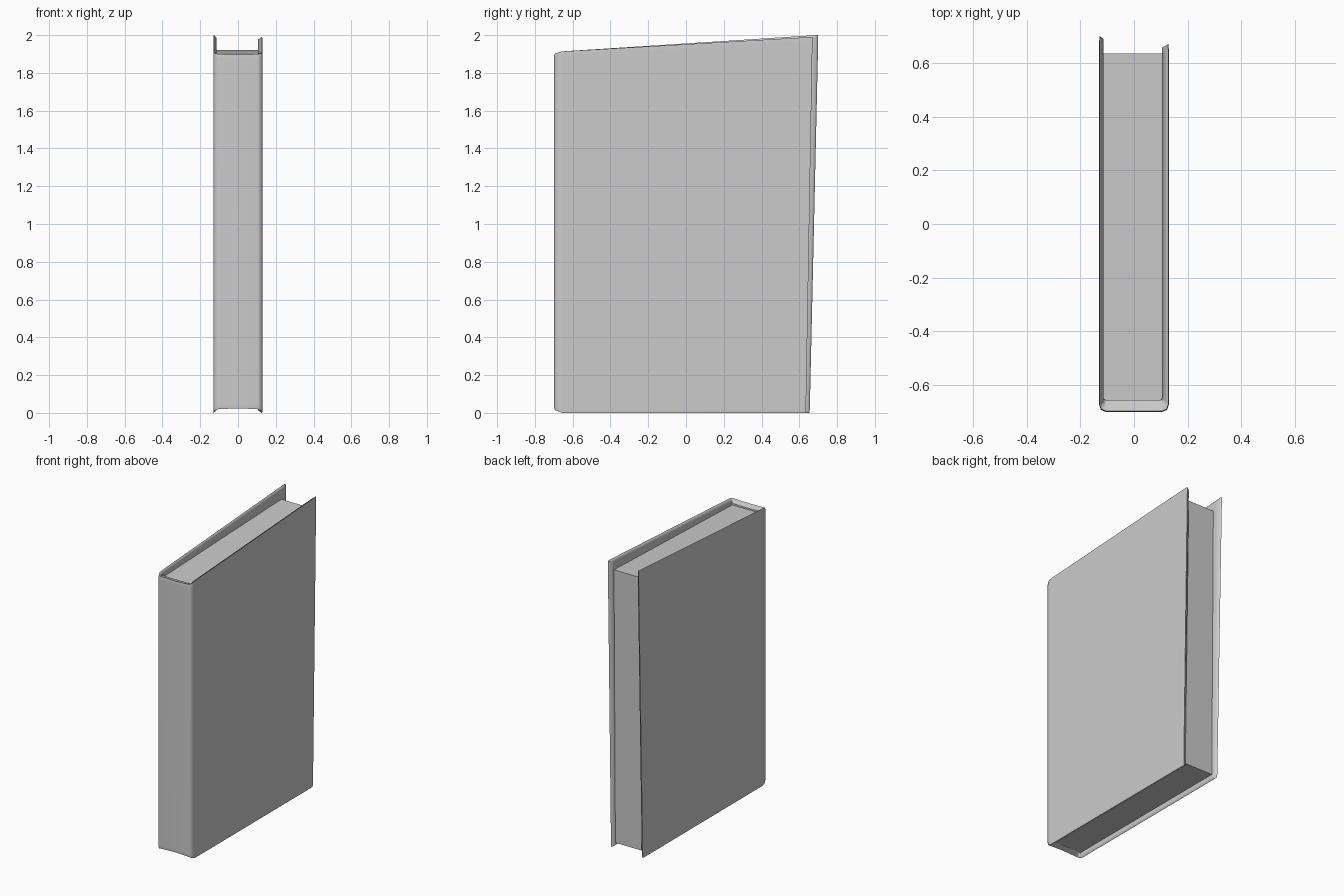
import bpy
import bmesh

if "Cube" in bpy.data.objects:
    bpy.data.objects.remove(bpy.data.objects["Cube"])


def new_object(name, verts, faces):
    mesh = bpy.data.meshes.new(name)
    mesh.from_pydata(verts, [], faces)
    bm = bmesh.new()
    bm.from_mesh(mesh)
    bmesh.ops.recalc_face_normals(bm, faces=bm.faces)
    bm.to_mesh(mesh)
    bm.free()
    obj = bpy.data.objects.new(name, mesh)
    bpy.context.collection.objects.link(obj)
    return obj


# Hard cover: U-shaped plan, each station is (outer x, outer y, inner x, inner y, rim inset)
L, R = -0.113, 0.105
stations = [
    (-0.128, 0.655, L, 0.643, 0.0),
    (-0.13, 0.630, L, 0.615, 0.0),
    (-0.13, -0.655, L, -0.640, 0.0),
    (-0.13, -0.672, L, -0.650, 0.005),
    (-0.123, -0.692, L + 0.002, -0.654, 0.013),
    (-0.103, -0.70, L + 0.012, -0.655, 0.02),
    (0.0, -0.70, 0.0, -0.655, 0.024),
    (0.103, -0.70, R - 0.012, -0.655, 0.02),
    (0.123, -0.692, R - 0.002, -0.654, 0.013),
    (0.13, -0.672, R, -0.650, 0.005),
    (0.13, -0.655, R, -0.640, 0.0),
    (0.13, 0.610, R, 0.595, 0.0),
    (0.128, 0.635, R, 0.623, 0.0),
]
# Wall section: (blend from outer to inner, distance from rim)
rim = [(0.0, 0.025), (0.08, 0.0), (1.0, 0.015)]


def cover_point(station, blend, depth, is_top):
    ox, oy, ix, iy, inset = station
    x, y = ox + (ix - ox) * blend, oy + (iy - oy) * blend
    slope, lean = (0.064, 0.045) if x < 0 else (0.058, 0.035)
    reach = max(0.0, (y + 0.66) / 1.315)
    if not is_top:
        z = inset + depth
        return (x, y + lean * reach * z / 2, z)
    y += lean * reach
    return (x, y, 1.911 + slope * (y + 0.7) - inset * 0.6 - depth)


verts, faces = [], []
for s in stations:
    verts += [cover_point(s, b, d, False) for b, d in rim]
    verts += [cover_point(s, b, d, True) for b, d in reversed(rim)]
for i in range(len(stations) - 1):
    for j in range(6):
        k = (j + 1) % 6
        faces.append((i * 6 + j, i * 6 + k, i * 6 + 6 + k, i * 6 + 6 + j))
for a in (0, (len(stations) - 1) * 6):
    faces += [(a, a + 1, a + 4, a + 5), (a + 1, a + 2, a + 3, a + 4)]
cover = new_object("cover", verts, faces)

# Smooth rounded rims while the broad boards stay flat
bpy.context.view_layer.objects.active = cover
cover.select_set(True)
bpy.ops.object.shade_smooth_by_angle(angle=1.2)
weighted = cover.modifiers.new("flat_boards", 'WEIGHTED_NORMAL')
weighted.keep_sharp = True

# Page block: flat-shaded box with sloping top and slightly leaning fore edge
side = [(-0.655, 0.03), (0.62, 0.03), (0.635, 1.92), (-0.655, 1.875)]
page_verts = [(x, y, z) for x in (L, R) for y, z in side]
page_faces = [(0, 1, 2, 3), (4, 5, 6, 7)]
page_faces += [(i, (i + 1) % 4, (i + 1) % 4 + 4, i + 4) for i in range(4)]
new_object("pages", page_verts, page_faces)
